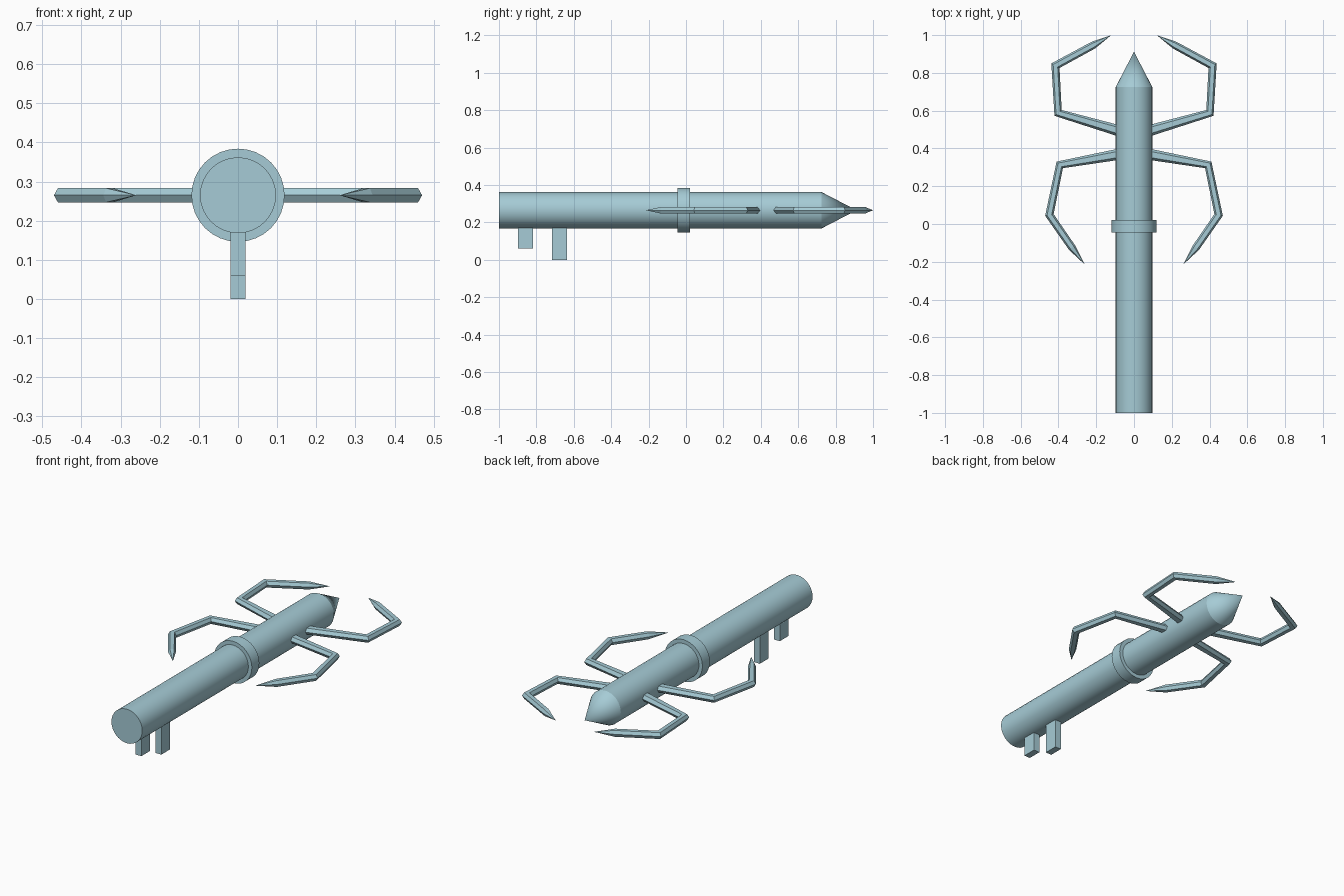
import bpy, bmesh, math
from mathutils import Vector, Matrix

if "Cube" in bpy.data.objects:
    bpy.data.objects.remove(bpy.data.objects["Cube"])

Z = 0.265  # height of the shaft axis

mat = bpy.data.materials.new("pale blue")
mat.diffuse_color = (0.38, 0.60, 0.67, 1)
mat.use_nodes = True
mat.node_tree.nodes["Principled BSDF"].inputs["Base Color"].default_value = mat.diffuse_color


def finish(name, bm, smooth=False):
    bmesh.ops.recalc_face_normals(bm, faces=bm.faces)
    me = bpy.data.meshes.new(name)
    bm.to_mesh(me)
    bm.free()
    me.materials.append(mat)
    ob = bpy.data.objects.new(name, me)
    bpy.context.collection.objects.link(ob)
    if smooth:
        bpy.ops.object.select_all(action='DESELECT')
        ob.select_set(True)
        bpy.context.view_layer.objects.active = ob
        bpy.ops.object.shade_smooth_by_angle(angle=math.radians(35))
    return ob


def round_part(name, y0, y1, r0, r1):
    bm = bmesh.new()
    m = Matrix.Translation((0, (y0 + y1) / 2, Z)) @ Matrix.Rotation(-math.pi / 2, 4, 'X')
    bmesh.ops.create_cone(bm, cap_ends=True, segments=32, radius1=r0, radius2=r1,
                          depth=y1 - y0, matrix=m)
    return finish(name, bm, True)


def box(name, lo, hi):
    bm = bmesh.new()
    lo, hi = Vector(lo), Vector(hi)
    m = Matrix.Translation((lo + hi) / 2) @ Matrix.Diagonal((*(hi - lo), 1))
    bmesh.ops.create_cube(bm, size=1, matrix=m)
    return finish(name, bm)


def claw(name, path, widths, side):
    """Sweep a hexagon along a flat path with mitred elbows, ending in a spike."""
    bm = bmesh.new()
    pts = [Vector((x * side, y)) for x, y in path]
    rings = []
    for i, w in enumerate(widths):
        d1 = (pts[i + 1] - pts[i]).normalized()
        d0 = (pts[i] - pts[i - 1]).normalized() if i else d1
        t = (d0 + d1).normalized()
        n = Vector((-t.y, t.x)) / max(t.dot(d1), 0.5)
        ring = []
        for a, h in ((1, 0), (.55, 1), (-.55, 1), (-1, 0), (-.55, -1), (.55, -1)):
            p = pts[i] + n * a * w
            ring.append(bm.verts.new((p.x, p.y, Z + h * 0.018)))
        rings.append(ring)
    for a, b in zip(rings, rings[1:]):
        for k in range(6):
            bm.faces.new((a[k], a[k - 1], b[k - 1], b[k]))
    tip = bm.verts.new((*pts[-1], Z))
    for k in range(6):
        bm.faces.new((rings[-1][k], rings[-1][k - 1], tip))
    bm.faces.new(rings[0])
    return finish(name, bm)


# shaft, pointed end and collar
round_part("shaft", -1.0, 0.725, 0.097, 0.097)
round_part("pointed_end", 0.725, 0.912, 0.097, 0.0)
round_part("collar", -0.045, 0.022, 0.119, 0.119)

# two teeth under the shaft
box("short_tooth", (-0.019, -0.897, 0.06), (0.019, -0.817, 0.2))
box("long_tooth", (-0.019, -0.717, 0.0), (0.019, -0.637, 0.2))

# mirrored claws
upper = [(0.03, 0.479), (0.402, 0.588), (0.416, 0.838), (0.215, 0.947), (0.12, 1.0)]
lower = [(0.03, 0.378), (0.393, 0.313), (0.448, 0.048), (0.328, -0.125), (0.26, -0.215)]
for side, label in ((1, "right"), (-1, "left")):
    claw("upper_claw_" + label, upper, (0.031, 0.02, 0.021, 0.02), side)
    claw("lower_claw_" + label, lower, (0.031, 0.02, 0.021, 0.02), side)
